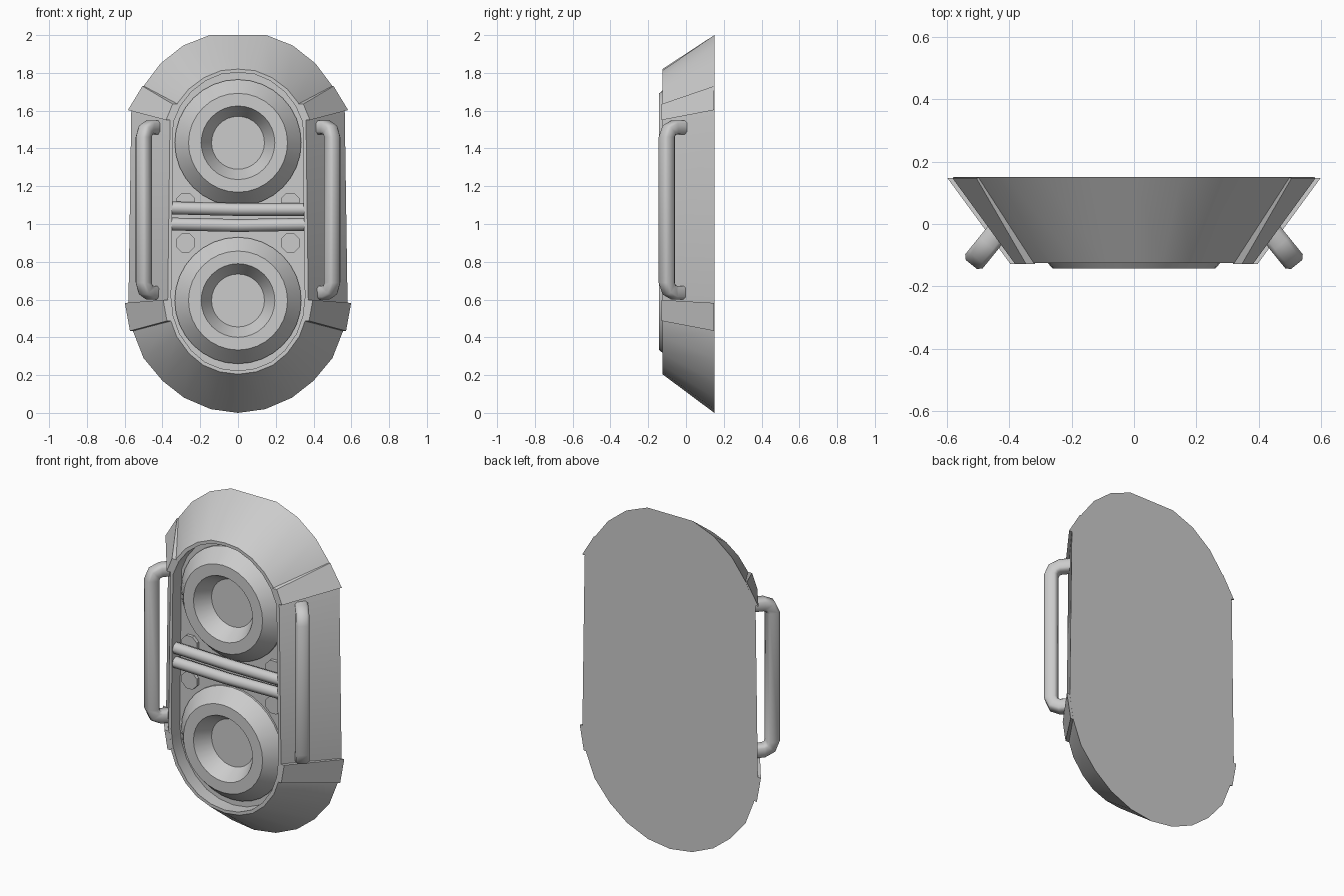
import bpy, bmesh, math
from mathutils import Vector

if "Cube" in bpy.data.objects:
    bpy.data.objects.remove(bpy.data.objects["Cube"])


def mesh_object(name, verts, faces, smooth=None):
    me = bpy.data.meshes.new(name)
    me.from_pydata([tuple(v) for v in verts], [], faces)
    bm = bmesh.new()
    bm.from_mesh(me)
    bmesh.ops.recalc_face_normals(bm, faces=bm.faces)
    bm.to_mesh(me)
    bm.free()
    ob = bpy.data.objects.new(name, me)
    bpy.context.collection.objects.link(ob)
    if smooth:
        bpy.ops.object.select_all(action='DESELECT')
        ob.select_set(True)
        bpy.context.view_layer.objects.active = ob
        bpy.ops.object.shade_smooth_by_angle(angle=math.radians(smooth))
    return ob


def loft(name, rings, smooth=None):
    """Skin a list of equal-length rings and cap both ends."""
    n = len(rings[0])
    verts = [v for r in rings for v in r]
    faces = [(k * n + i, k * n + (i + 1) % n, (k + 1) * n + (i + 1) % n, (k + 1) * n + i)
             for k in range(len(rings) - 1) for i in range(n)]
    last = (len(rings) - 1) * n
    faces += [tuple(range(n)), tuple(range(last, last + n))]
    return mesh_object(name, verts, faces, smooth)


def outline(half, y, inset=0.0):
    """Mirror a half outline running from top centre to bottom centre."""
    pts = half + [(-x, z) for x, z in reversed(half[1:-1])]
    sx, sz = 1 - inset / 0.37, 1 - inset / 0.81
    return [Vector((x * sx, y, 1.0125 + (z - 1.0125) * sz)) for x, z in pts]


def circle(r, y, cx, cz, n, turn=0.0):
    return [Vector((cx + r * math.cos(turn + 2 * math.pi * i / n), y,
                    cz + r * math.sin(turn + 2 * math.pi * i / n))) for i in range(n)]


# Tapered housing with a recessed front
back = [(0, 2.0), (.15, 2.0), (.29, 1.945), (.41, 1.85), (.5, 1.73), (.565, 1.6), (.58, .58),
        (.555, .43), (.5, .29), (.4, .17), (.285, .08), (.145, .02), (0, 0)]
rim = [(0, 1.82), (.09, 1.812), (.18, 1.775), (.26, 1.715), (.32, 1.64), (.36, 1.55), (.372, .6),
       (.36, .5), (.325, .405), (.26, .315), (.185, .253), (.095, .217), (0, .205)]
FLOOR = -0.045
loft("housing", [outline(back, .15), outline(rim, -.125),
                 outline(rim, -.125, .018), outline(rim, FLOOR, .018)], 30)

# Round lamps: outer cone, flat ring, inner cone, lens disc
for name, cz in (("upper_lamp", 1.43), ("lower_lamp", .595)):
    loft(name, [circle(r, y, 0, cz, 32) for r, y in
                ((.335, FLOOR + .005), (.335, FLOOR - .012), (.262, -.142),
                 (.195, -.142), (.14, -.05))], 25)

# Bolts in the recess
for sx in (-1, 1):
    for cz in (.9, 1.115):
        loft("bolt", [circle(.054, y, sx * .277, cz, 8, math.pi / 8)
                      for y in (FLOOR + .005, FLOOR - .02)])

# Two slightly bowed crossbars between the lamps
for name, zs in (("upper_crossbar", (1.085, 1.077, 1.077)), ("lower_crossbar", (1.0, .992, .998))):
    loft(name, [[Vector((x, -.088 + .034 * math.cos(a * math.pi / 4), z + .034 * math.sin(a * math.pi / 4)))
                 for a in range(8)] for x, z in zip((-.355, 0, .355), zs)], 50)

# Side handles: chamfered square section swept around a bracket-shaped path
path = [(-.16, .637), (-.05, .637), (-.016, .652), (0, .69),
        (0, 1.46), (-.016, 1.496), (-.05, 1.511), (-.16, 1.511)]
h, c = .036, .013
section = [(h, h - c), (h - c, h), (c - h, h), (-h, h - c),
           (-h, c - h), (c - h, -h), (h - c, -h), (h, c - h)]
for side, sx in (("left", -1), ("right", 1)):
    out = Vector((sx * .63, -.777, 0))
    across = Vector((sx * .777, .63, 0))
    rings = []
    for i, (u, z) in enumerate(path):
        a, b = path[max(i - 1, 0)], path[min(i + 1, len(path) - 1)]
        t = Vector((b[0] - a[0], b[1] - a[1])).normalized()
        nrm = out * t.y + Vector((0, 0, -t.x))
        centre = Vector((sx * .499, -.102, z)) + out * u
        rings.append([centre + nrm * p + across * q for p, q in section])
    loft(side + "_handle", rings, 50)

# Clamp plates at the four corners of the straight sides (outer edge, then rim edge)
plates = {"upper": [(.5, .152, 1.73), (.577, .152, 1.603), (.375, -.125, 1.55), (.34, -.125, 1.635)],
          "lower": [(.593, .152, .582), (.566, .152, .434), (.37, -.125, .487), (.39, -.125, .598)]}
for level, pts in plates.items():
    for side, sx in (("left", -1), ("right", 1)):
        outer = [Vector((sx * x, y, z)) for x, y, z in pts]
        outer = [p + Vector((sx * .006, -.004, 0)) for p in outer]
        inner = [p - Vector((sx * .03, 0, 0)) for p in outer]
        loft(f"{level}_{side}_clamp", [outer, inner])
